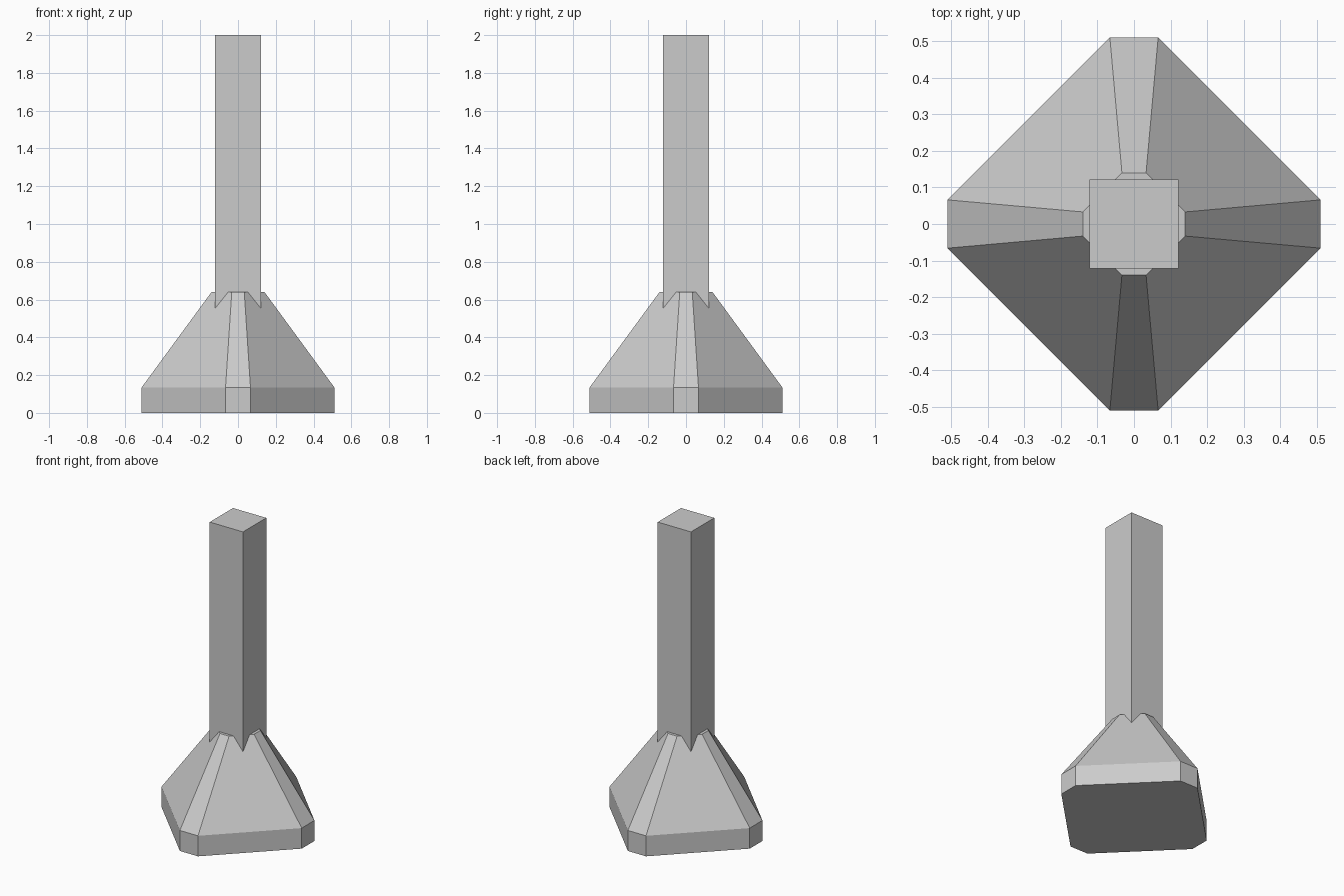
import bpy
import bmesh

cube = bpy.data.objects.get("Cube")
if cube:
    bpy.data.objects.remove(cube, do_unlink=True)

# One plain concrete colour
concrete = bpy.data.materials.new("concrete_grey")
concrete.use_nodes = True
colour = (0.6, 0.6, 0.6, 1)
concrete.diffuse_color = colour
concrete.node_tree.nodes["Principled BSDF"].inputs["Base Color"].default_value = colour


def loft(name, rings):
    """Closed solid through rings of (x, y) points, each at a height z."""
    bm = bmesh.new()
    loops = [[bm.verts.new((x, y, z)) for x, y in pts] for pts, z in rings]
    n = len(loops[0])
    for low, high in zip(loops, loops[1:]):
        for i in range(n):
            j = (i + 1) % n
            bm.faces.new((low[i], low[j], high[j], high[i]))
    bm.faces.new(loops[0][::-1])
    bm.faces.new(loops[-1])
    mesh = bpy.data.meshes.new(name)
    bm.to_mesh(mesh)
    bm.free()
    mesh.materials.append(concrete)
    obj = bpy.data.objects.new(name, mesh)
    bpy.context.collection.objects.link(obj)
    return obj


def clipped_diamond(reach, half):
    """Diamond with its four tips cut flat."""
    pts = []
    x, y, tx, ty = 1, 0, 0, 1
    for _ in range(4):
        pts += [(x * reach - tx * half, y * reach - ty * half),
                (x * reach + tx * half, y * reach + ty * half)]
        x, y, tx, ty = -y, x, -ty, tx
    return pts


# Footing: upright plinth, then a taper to the column
foot = clipped_diamond(0.51, 0.066)
loft("footing", [(foot, 0), (foot, 0.135), (clipped_diamond(0.14, 0.033), 0.64)])

# Square column rising out of the footing
h = 0.121
square = [(-h, -h), (h, -h), (h, h), (-h, h)]
loft("column", [(square, 0.5), (square, 2)])
